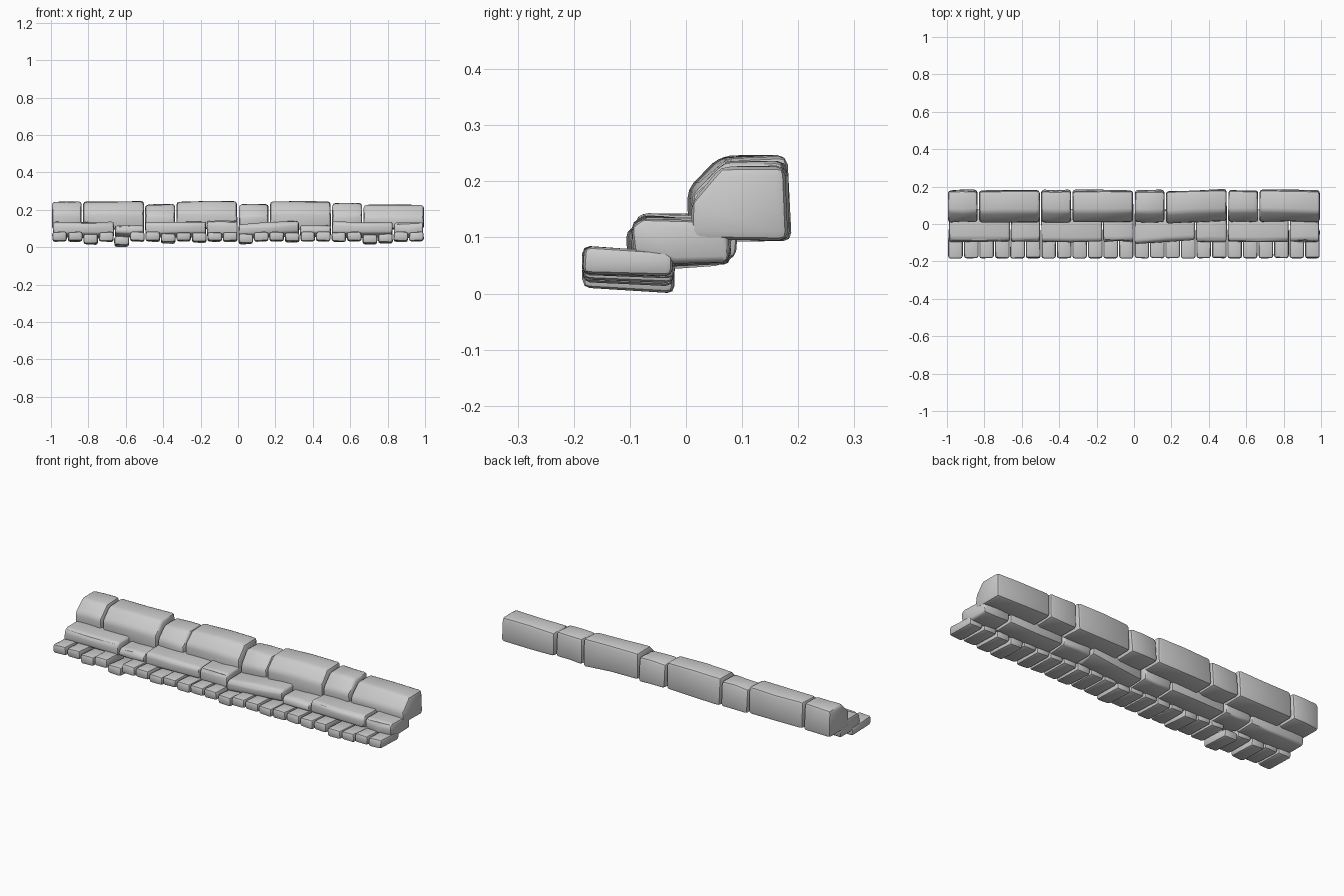
import bpy, bmesh, random
from mathutils import Vector

if "Cube" in bpy.data.objects:
    bpy.data.objects.remove(bpy.data.objects["Cube"])

random.seed(4)


def stone(name, x0, x1, profile, bevel, jitter, sections=3, skew=0.0, lift=0.0):
    """Loft a (y, z) outline along x with slight wobble, then round its edges."""
    bm = bmesh.new()
    rings = []
    for i in range(sections):
        t = i / (sections - 1)
        ring = []
        for y, z in profile:
            dx = 0.0 if sections > 2 and 0 < i < sections - 1 else random.uniform(0, jitter)
            x = x0 + (x1 - x0) * t + (dx if t < 0.5 else -dx)
            ring.append(bm.verts.new((x,
                                      y + skew * (0.5 - t) + random.uniform(-jitter, jitter),
                                      z + lift * (t - 0.5) + random.uniform(-jitter, jitter))))
        rings.append(ring)
    n = len(profile)
    for a, b in zip(rings, rings[1:]):
        for j in range(n):
            k = (j + 1) % n
            bm.faces.new((a[j], a[k], b[k], b[j]))
    bm.faces.new(rings[0])
    bm.faces.new(rings[-1])
    bmesh.ops.recalc_face_normals(bm, faces=bm.faces)
    edges = [e for e in bm.edges if e.calc_face_angle(0) > 0.5]
    bmesh.ops.bevel(bm, geom=edges, offset=bevel, segments=2, profile=0.5,
                    affect='EDGES', clamp_overlap=True)
    bmesh.ops.recalc_face_normals(bm, faces=bm.faces)
    mesh = bpy.data.meshes.new(name)
    bm.to_mesh(mesh)
    bm.free()
    obj = bpy.data.objects.new(name, mesh)
    bpy.context.collection.objects.link(obj)
    bpy.ops.object.select_all(action='DESELECT')
    obj.select_set(True)
    bpy.context.view_layer.objects.active = obj
    bpy.ops.object.shade_smooth_by_angle(angle=0.7)
    return obj


# Top course: large stones with a sloping front shoulder
cap_x = [-0.998, -0.833, -0.5, -0.333, 0, 0.167, 0.5, 0.667, 0.998]
cap_top = [0.243, 0.245, 0.229, 0.245, 0.229, 0.245, 0.236, 0.227]
cap_skew = [0, 0, 0, 0, 0, -0.012, 0, 0.006]
for i, top in enumerate(cap_top):
    prof = [(0.011, 0.096), (0.011, top - 0.062), (0.066, top - 0.002),
            (0.176, top), (0.182, 0.096)]
    stone("cap_stone", cap_x[i] + 0.002, cap_x[i + 1] - 0.002, prof, 0.016, 0.004,
          skew=cap_skew[i])

# Middle course: long and short stones alternating
mid_x = [-0.992, -0.66, -0.5, -0.168, 0, 0.328, 0.5, 0.83, 0.993]
mid_top = [0.135, 0.116, 0.136, 0.142, 0.133, 0.116, 0.136, 0.133]
for i, top in enumerate(mid_top):
    tilted = i == 4
    prof = [(-0.094, 0.074), (-0.094, top - 0.016), (-0.078, top), (0.06, top - 0.002),
            (0.079, top - 0.02), (0.076, 0.056), (-0.02, 0.052)]
    stone("middle_stone", mid_x[i] + 0.002, mid_x[i + 1] - 0.002, prof, 0.012, 0.004,
          skew=-0.024 if tilted else 0, lift=0.016 if tilted else 0)

# Bottom course: small stones, some of them sunk lower
drop = {2: 0.016, 4: 0.028, 7: 0.01, 9: 0.004, 12: 0.014, 15: 0.004,
        18: 0.003, 20: 0.015, 21: 0.012}
for i in range(24):
    d = drop.get(i, 0)
    x = -0.995 + i * 1.99 / 24
    prof = [(-0.183, 0.034 - d * 0.8), (-0.183, 0.083 - d * 0.8), (-0.022, 0.073 - d),
            (-0.022, 0.029 - d)]
    stone("small_stone", x + 0.001, x + 1.99 / 24 - 0.001, prof, 0.013, 0.003, sections=2)
